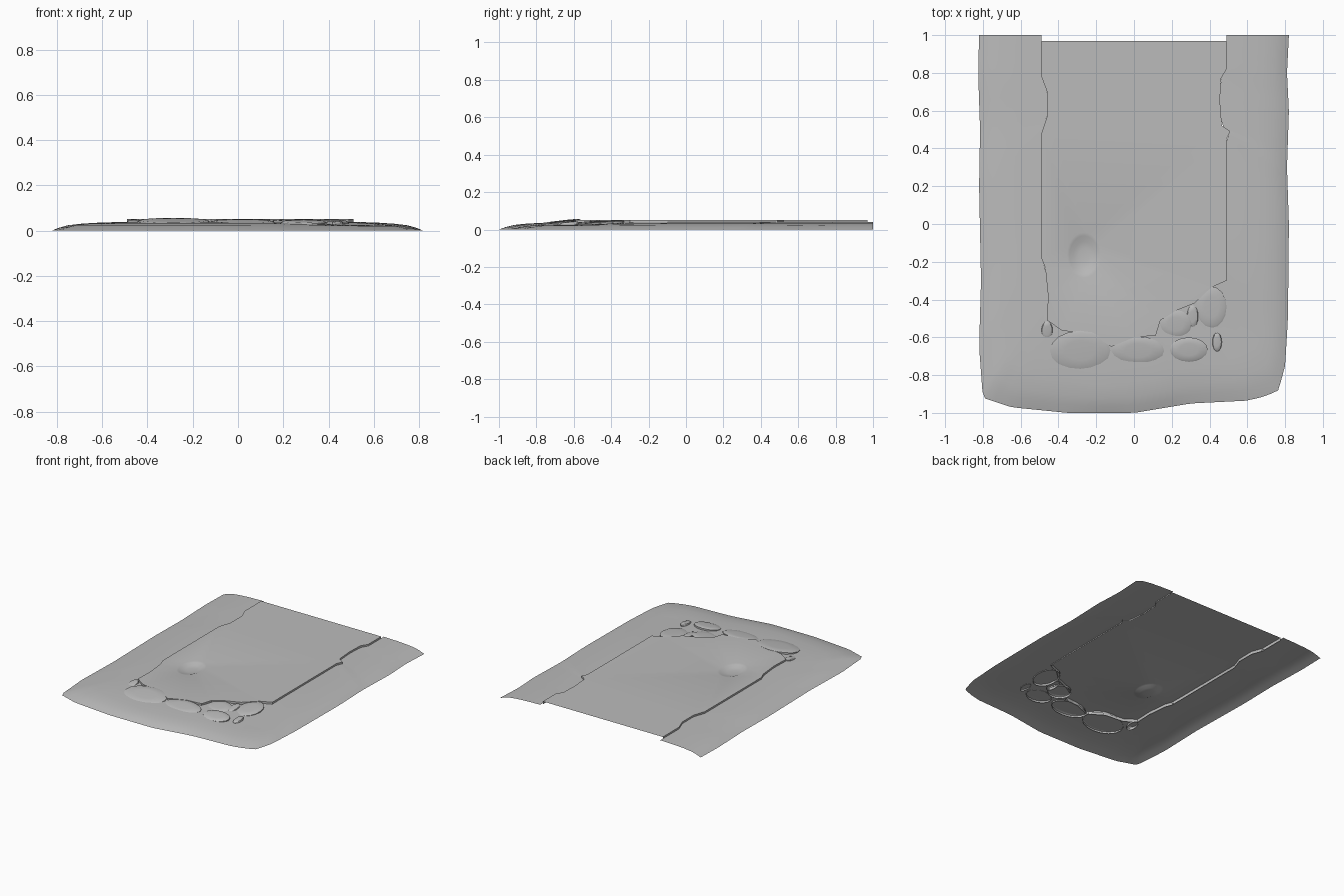
import bpy, bmesh, math
from mathutils import Vector

cube = bpy.data.objects.get("Cube")
if cube:
    bpy.data.objects.remove(cube, do_unlink=True)

stone_grey = bpy.data.materials.new("stone grey")
stone_grey.use_nodes = True
GREY = (0.5, 0.5, 0.5, 1)
stone_grey.diffuse_color = GREY
stone_grey.node_tree.nodes["Principled BSDF"].inputs["Base Color"].default_value = GREY

SLAB_TOP, SLAB_BOTTOM = 0.052, 0.03
SLAB_BACK = 0.97

# Worn slab edge, running from the back left corner round the front to the back right
slab_edge = [(.49, .97), (.49, .82), (.46, .77), (.455, .65), (.465, .52), (.51, .49),
             (.49, .45), (.49, -.3), (.41, -.335), (.32, -.42), (.22, -.46), (.14, -.51),
             (.115, -.59), (0, -.6), (-.12, -.65), (-.23, -.58), (-.38, -.565), (-.46, -.51),
             (-.455, -.38), (-.47, -.23), (-.49, -.18), (-.49, .48), (-.46, .57), (-.46, .7),
             (-.49, .78), (-.49, .97)]
# Outer rim of the earth bank, in the same direction
bank_rim = [(.82, 1), (.81, .8), (.82, .6), (.81, .3), (.82, 0), (.815, -.5), (.8, -.75),
            (.765, -.88), (.7, -.91), (.6, -.935), (.3, -.95), (0, -1), (-.35, -1),
            (-.65, -.97), (-.8, -.92), (-.82, -.65), (-.81, -.3), (-.82, .2), (-.815, .5),
            (-.825, .8), (-.82, 1)]


def finish(bm, name, angle=30):
    """Turn a bmesh into a smooth shaded object."""
    bmesh.ops.recalc_face_normals(bm, faces=bm.faces)
    if sum(f.normal.z * f.calc_area() for f in bm.faces) < 0:
        bmesh.ops.reverse_faces(bm, faces=bm.faces)
    mesh = bpy.data.meshes.new(name)
    bm.to_mesh(mesh)
    bm.free()
    obj = bpy.data.objects.new(name, mesh)
    bpy.context.collection.objects.link(obj)
    mesh.materials.append(stone_grey)
    bpy.ops.object.select_all(action='DESELECT')
    obj.select_set(True)
    bpy.context.view_layer.objects.active = obj
    bpy.ops.object.shade_smooth_by_angle(angle=math.radians(angle))


def resample(path, count):
    """Space points evenly along an open path."""
    pts = [Vector(p) for p in path]
    spans = [(b - a).length for a, b in zip(pts, pts[1:])]
    result = []
    for i in range(count + 1):
        d = sum(spans) * i / count
        k = 0
        while k < len(spans) - 1 and d > spans[k]:
            d -= spans[k]
            k += 1
        result.append(pts[k].lerp(pts[k + 1], min(d / spans[k], 1)))
    return result


def strip(bm, a, b, closed=False):
    """Join two rows of vertices with quads."""
    n = len(a)
    for i in range(n if closed else n - 1):
        j = (i + 1) % n
        bm.faces.new((a[i], a[j], b[j], b[i]))


def ring(bm, cx, cy, rx, ry, z, sides):
    """Add an oval ring; z is a height or a function of the unit direction."""
    verts = []
    for i in range(sides):
        a = math.tau * i / sides
        c, s = math.cos(a), math.sin(a)
        h = z(s) if callable(z) else z
        verts.append(bm.verts.new((cx + rx * c, cy + ry * s, h)))
    return verts


# Earth bank: a loft from the ground rim up to the slab
bm = bmesh.new()
inner_path = [(.49, 1)] + slab_edge + [(-.49, 1)]
inner, outer = resample(inner_path, 120), resample(bank_rim, 120)
rows = []
for t, z in ((0, 0), (.1, .013), (.22, .024), (.4, .031), (.65, .036), (1, .039)):
    row = []
    for p_in, p_out in zip(inner, outer):
        p = p_out.lerp(p_in, t)
        # The bank sinks a little beside the front left corner
        sink = .25 * math.exp(-((p.x - .55) ** 2 + (p.y + .6) ** 2) / .06)
        row.append(bm.verts.new((p.x, p.y, z * (1 - sink))))
    rows.append(row)
for a, b in zip(rows, rows[1:]):
    strip(bm, a, b)
finish(bm, "earth_bank", 60)

# Slab: flat sheet with a thin broken edge and a shallow hollow
bm = bmesh.new()
top = [bm.verts.new((x, y, SLAB_TOP)) for x, y in slab_edge]
low = [bm.verts.new((x, y, SLAB_BOTTOM)) for x, y in slab_edge]
SIDES = 24
hollow = [ring(bm, -.265, -.165, .09 * r, .12 * r, SLAB_TOP - d, SIDES)
          for r, d in ((1, 0), (.85, .004), (.6, .014), (.3, .018))]
borders = [bm.edges.new((loop[i - 1], loop[i])) for loop in (top, hollow[0])
           for i in range(len(loop))]
bmesh.ops.triangle_fill(bm, edges=borders, use_beauty=True, normal=(0, 0, 1))
strip(bm, top, low)
for a, b in zip(hollow, hollow[1:]):
    strip(bm, a, b, True)
bm.faces.new(hollow[-1])
finish(bm, "slab")

# Loose cobbles: centre, radii, height of the raised back edge
cobbles = [(-.285, -.67, .16, .105, .058), (.02, -.67, .14, .075, .052),
           (.29, -.665, .1, .065, .05), (.22, -.53, .085, .075, .048),
           (.41, -.44, .08, .11, .05), (-.46, -.565, .03, .05, .05),
           (.44, -.625, .025, .05, .044), (.31, -.49, .03, .06, .046)]
for number, (x, y, rx, ry, back) in enumerate(cobbles, 1):
    bm = bmesh.new()
    tilt = (back - .034) / 2
    loops = [ring(bm, x, y, rx * r, ry * r,
                  lambda s, r=r, d=d: back - tilt + tilt * s * r - d, 16)
             for r, d in ((1, .018), (1, .004), (.9, 0), (.5, -.002))]
    for a, b in zip(loops, loops[1:]):
        strip(bm, a, b, True)
    bm.faces.new(loops[-1])
    finish(bm, f"cobble_{number}", 40)
